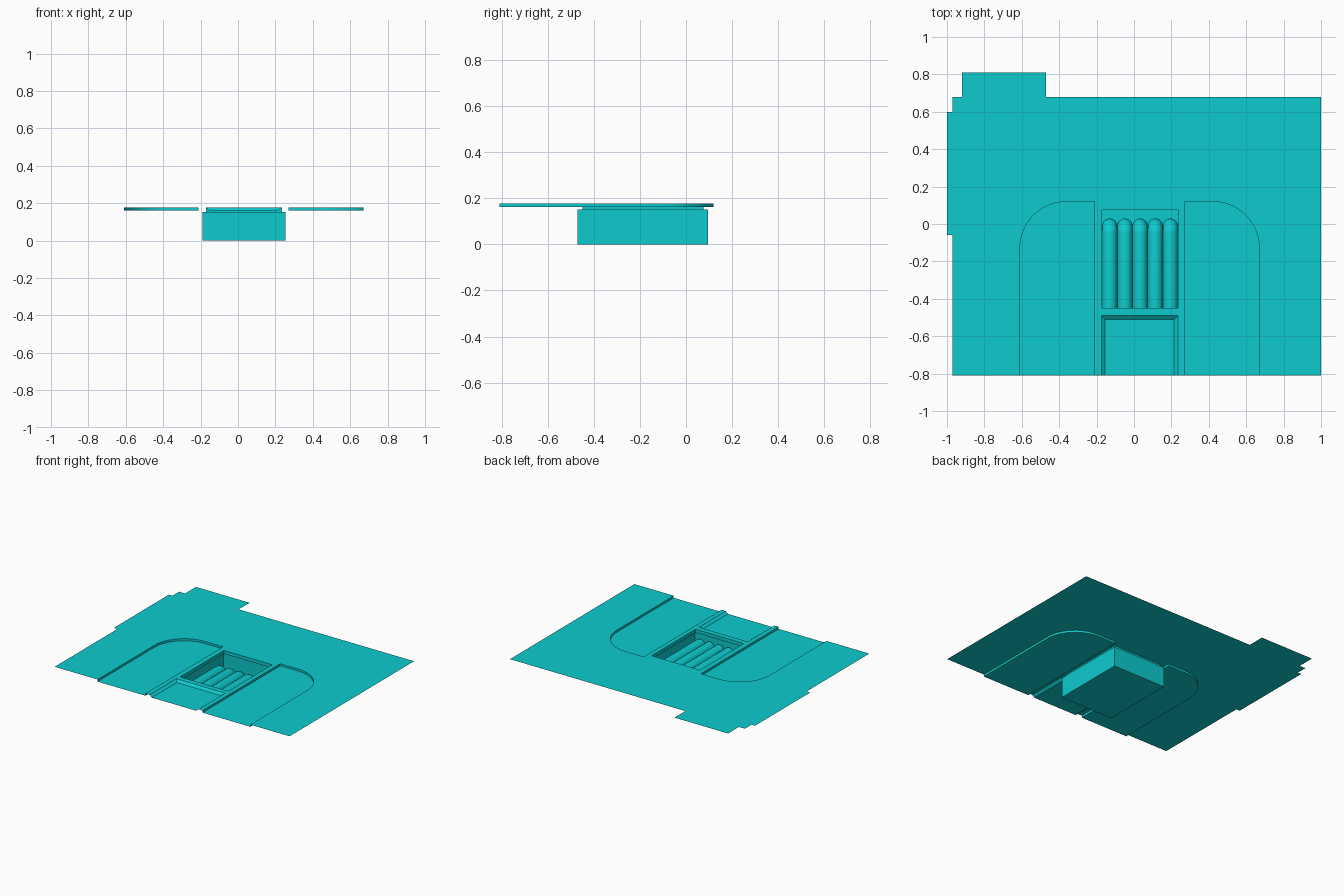
import bpy
import bmesh
from math import sin, cos, pi

if "Cube" in bpy.data.objects:
    bpy.data.objects.remove(bpy.data.objects["Cube"], do_unlink=True)

TOP, PAD = 0.178, 0.162          # sheet level and recess level
FRONT, CX = -0.81, 0.03          # front edge and centre line of the recesses

teal = bpy.data.materials.new("teal")
teal.use_nodes = True
colour = (0.004, 0.6, 0.62, 1)
teal.diffuse_color = colour
teal.node_tree.nodes["Principled BSDF"].inputs["Base Color"].default_value = colour


def finish(name, bm, smooth=False):
    mesh = bpy.data.meshes.new(name)
    bm.to_mesh(mesh)
    bm.free()
    mesh.materials.append(teal)
    for p in mesh.polygons:
        p.use_smooth = smooth
    obj = bpy.data.objects.new(name, mesh)
    bpy.context.collection.objects.link(obj)
    return obj


def flat(name, loops, z):
    """Flat sheet from an outline and optional holes."""
    bm = bmesh.new()
    edges = []
    for loop in loops:
        vs = [bm.verts.new((x, y, z)) for x, y in loop]
        edges += [bm.edges.new((vs[i - 1], vs[i])) for i in range(len(vs))]
    bmesh.ops.triangle_fill(bm, edges=edges, use_beauty=True, normal=(0, 0, 1))
    for f in bm.faces:
        if f.normal.z < 0:
            f.normal_flip()
    bmesh.ops.dissolve_limit(bm, angle_limit=0.01, verts=bm.verts, edges=bm.edges)
    return finish(name, bm)


def loft(name, rings, closed=False, cap=False, smooth=False):
    """Skin a list of rings of 3D points."""
    bm = bmesh.new()
    rows = [[bm.verts.new(p) for p in ring] for ring in rings]
    for a, b in zip(rows, rows[1:]):
        for i in range(0 if closed else 1, len(a)):
            bm.faces.new((a[i - 1], a[i], b[i], b[i - 1]))
    if cap:
        bm.faces.new(rows[-1])
    bmesh.ops.recalc_face_normals(bm, faces=bm.faces)
    return finish(name, bm, smooth)


def lift(loop, z):
    return [(x, y, z) for x, y in loop]


def rect(x0, x1, y0, y1):
    return [(x0, y0), (x1, y0), (x1, y1), (x0, y1)]


# Recess outlines, each open at the front edge
def pad_outline(side):
    inner, outer, back, r = 0.24, 0.64, 0.12, 0.25
    pts = [(inner, FRONT), (inner, back)]
    for i in range(17):
        a = pi / 2 * (1 - i / 16)
        pts.append((outer - r + r * cos(a), back - r + r * sin(a)))
    pts.append((outer, FRONT))
    return [(CX + side * x, y) for x, y in pts]


def chute_outline(inset):
    w, back = 0.205 - inset, -0.49 - inset
    return [(CX - w, FRONT), (CX - w, back), (CX + w, back), (CX + w, FRONT)]


pads = {"left": pad_outline(1), "right": pad_outline(-1)}
pit = rect(-0.17, 0.235, -0.45, 0.075)
box = rect(-0.19, 0.255, -0.47, 0.095)

# Main sheet with its stepped edge, the recess cut-outs and the pit opening
border = [(1, FRONT), (1, 0.68), (-0.47, 0.68), (-0.47, 0.81), (-0.92, 0.81),
          (-0.92, 0.68), (-0.97, 0.68), (-0.97, 0.6), (-1, 0.6), (-1, -0.06),
          (-0.97, -0.06), (-0.97, FRONT)]
outline = border + pads["right"][::-1] + chute_outline(0) + pads["left"]
flat("main_sheet", [outline, pit], TOP)

# Arched recesses either side
for side, loop in pads.items():
    flat(side + "_recess_floor", [loop], PAD)
    loft(side + "_recess_wall", [lift(loop, TOP), lift(loop, PAD)])

# Front chute with sloping sides
flat("chute_floor", [chute_outline(0.02)], PAD)
loft("chute_wall", [lift(chute_outline(0), TOP), lift(chute_outline(0.02), PAD)])

# Pit: narrow neck opening into a wider box
loft("pit_box", [lift(pit, TOP), lift(pit, 0.152), lift(box, 0.152), lift(box, 0)],
     closed=True, cap=True)

# Five rounded fingers that bend down at the back of the pit
R, AXIS, BEND = 0.0405, 0.075, 0.041
path = [(-0.45, AXIS, 0)]
for i in range(9):
    a = pi / 2 * i / 8
    path.append((-0.052 + BEND * sin(a), AXIS - BEND + BEND * cos(a), a))
path.append((-0.052 + BEND, 0.002, pi / 2))
for n in range(5):
    cx = -0.17 + R + n * 2 * R
    rings = []
    for y, z, a in path:
        rings.append([(cx + R * cos(t), y + R * sin(t) * sin(a), z + R * sin(t) * cos(a))
                      for t in (2 * pi * k / 20 for k in range(20))])
    loft("finger_%d" % (n + 1), rings, closed=True, smooth=True)
